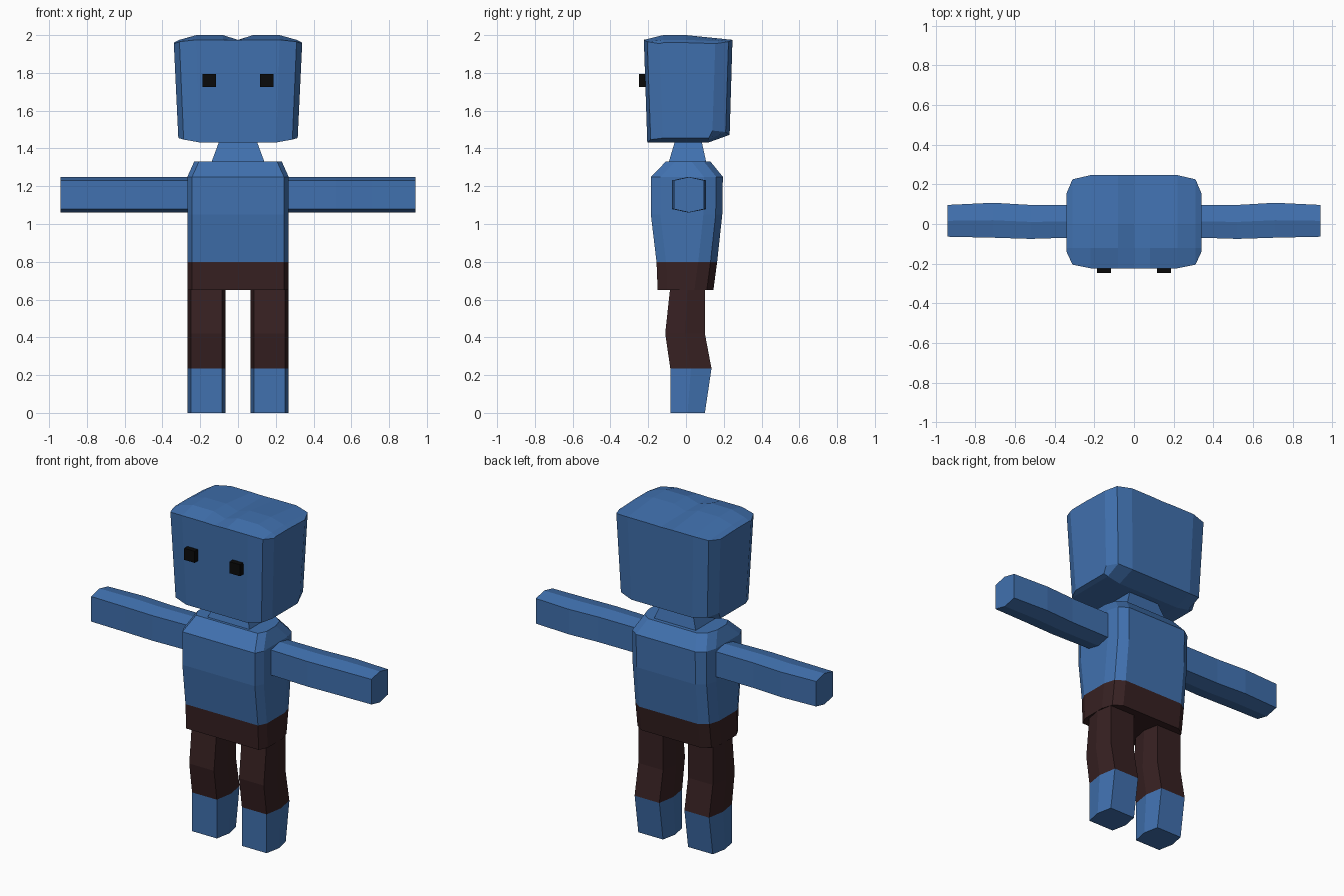
import bpy, bmesh
from mathutils import Vector

if "Cube" in bpy.data.objects:
    bpy.data.objects.remove(bpy.data.objects["Cube"])


def material(name, rgb):
    m = bpy.data.materials.new(name)
    m.diffuse_color = (*rgb, 1)
    m.use_nodes = True
    m.node_tree.nodes["Principled BSDF"].inputs["Base Color"].default_value = m.diffuse_color
    return m


BLUE = material("blue skin", (0.052, 0.165, 0.43))
BROWN = material("dark brown trousers", (0.038, 0.015, 0.016))
BLACK = material("black eyes", (0.003, 0.003, 0.003))


def loft(name, rings, mats, brown_below=None, brown_above=None):
    """Skin closed rings of points, cap both ends, colour faces by height."""
    bm = bmesh.new()
    vs = [[bm.verts.new(p) for p in r] for r in rings]
    n = len(vs[0])
    for a, b in zip(vs, vs[1:]):
        for i in range(n):
            j = (i + 1) % n
            bm.faces.new((a[i], a[j], b[j], b[i]))
    bm.faces.new(vs[0][::-1])
    bm.faces.new(vs[-1])
    bmesh.ops.recalc_face_normals(bm, faces=bm.faces)
    for f in bm.faces:
        z = f.calc_center_median().z
        if brown_below is not None and z < brown_below:
            f.material_index = 1
        if brown_above is not None and z > brown_above:
            f.material_index = 1
    me = bpy.data.meshes.new(name)
    bm.to_mesh(me)
    bm.free()
    for m in mats:
        me.materials.append(m)
    ob = bpy.data.objects.new(name, me)
    bpy.context.collection.objects.link(ob)
    return ob


def symmetric(half, z):
    """Complete a right-hand outline (front to back) with its mirror image."""
    return [Vector((x, y, z)) for x, y in half] + \
           [Vector((-x, y, z)) for x, y in reversed(half)]


# Head: sections across x with a two-lobed crown, narrowing downwards
def head_section(x, yf, yb, zt, zc, zb):
    profile = [(yf + 0.018, zb), (yf, zt), (max(yf, -0.12), zc), (0.0, zc),
               (yb, zt), (yb - 0.015, zb + 0.04), (min(0.12, yb - 0.03), zb)]
    return [Vector((x * (1 - 0.14 * (1.96 - z)) if z < 1.96 else x, y, z))
            for y, z in profile]


half = [(0.34, -0.14, 0.155, 1.955, 1.96, 1.455),
        (0.31, -0.205, 0.225, 1.965, 1.975, 1.447),
        (0.22, -0.223, 0.246, 1.975, 2.0, 1.432),
        (0.08, -0.223, 0.246, 1.975, 2.0, 1.432)]
sections = [(-s[0], *s[1:]) for s in half]
sections += [(0, -0.223, 0.246, 1.973, 1.975, 1.432)] + half[::-1]
loft("head", [head_section(*s) for s in sections], [BLUE])

# Neck: tapered block
loft("neck", [symmetric([(0.145, -0.095), (0.145, 0.11)], 1.315),
              symmetric([(0.095, -0.055), (0.095, 0.08)], 1.45)], [BLUE])


# Torso with the upper part of the trousers
def torso_ring(z, w, f, b):
    return symmetric([(w - 0.025, f), (w, f + 0.05), (w, b - 0.1),
                      (w - 0.02, b - 0.035), (w - 0.07, b)], z)


loft("torso", [torso_ring(0.65, 0.268, -0.15, 0.145),
               torso_ring(0.80, 0.268, -0.156, 0.165),
               torso_ring(1.05, 0.268, -0.186, 0.192),
               torso_ring(1.25, 0.268, -0.186, 0.195),
               torso_ring(1.33, 0.232, -0.107, 0.13)],
     [BLUE, BROWN], brown_below=0.8)


# Limbs: six-sided cross-sections, swept along z (legs) or x (arms)
def hexagon(f, b, w):
    m = (f + b) / 2
    return [(-w + 0.018, f), (w - 0.018, f), (w, m),
            (w - 0.018, b), (-w + 0.018, b), (-w, m)]


leg_levels = [(0.0, -0.083, 0.1), (0.235, -0.083, 0.135),
              (0.42, -0.11, 0.1), (0.66, -0.084, 0.1)]
arm_steps = [(0.2, -0.065, 0.095), (0.52, -0.075, 0.096),
             (0.71, -0.069, 0.107), (0.94, -0.064, 0.096)]

for side, label in ((-1, "left"), (1, "right")):
    loft(label + "_leg",
         [[Vector((side * 0.167 + u, y, z)) for u, y in hexagon(f, b, 0.101)]
          for z, f, b in leg_levels], [BLUE, BROWN], brown_above=0.235)
    loft(label + "_arm",
         [[Vector((side * x, y, 1.155 + u)) for u, y in hexagon(f, b, 0.094)]
          for x, f, b in arm_steps], [BLUE])
    # Eye: small cube standing out of the face
    cx = side * 0.152
    loft(label + "_eye",
         [[Vector((cx + dx, y, 1.76 + dz)) for dx, dz in
           ((-0.035, -0.035), (0.035, -0.035), (0.035, 0.035), (-0.035, 0.035))]
          for y in (-0.248, -0.2)], [BLACK])
